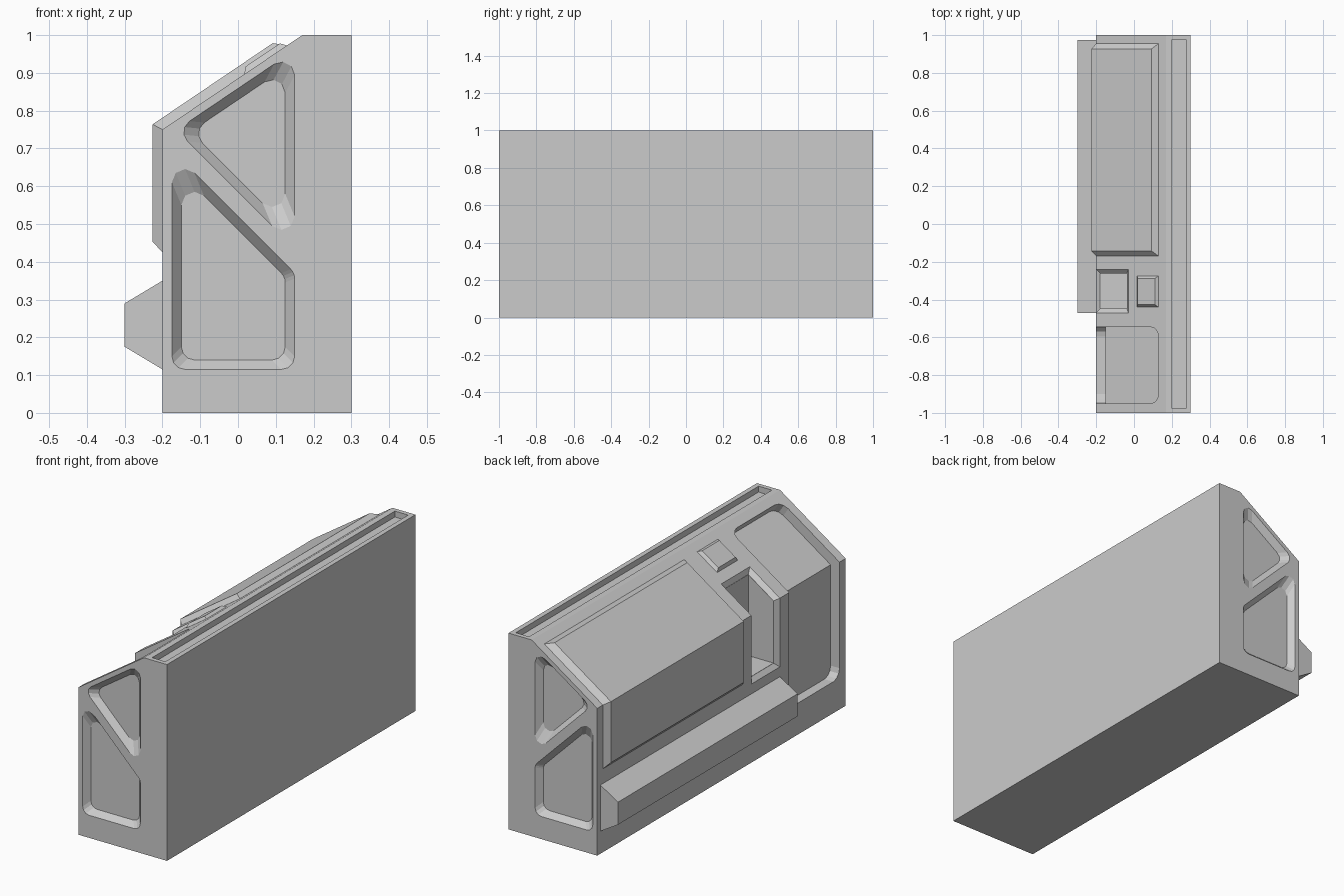
import bpy, bmesh, math
from mathutils import Vector

if "Cube" in bpy.data.objects:
    bpy.data.objects.remove(bpy.data.objects["Cube"])

FOLD = Vector((-0.2, 0.75))                  # where front wall meets slope (x, z)
SLOPE = Vector((0.37, 0.25)).normalized()
NF, NS = Vector((-1, 0)), Vector((-SLOPE.y, SLOPE.x))
MITER = (NF + NS) / (1 + NF.dot(NS))


def wrap(p, h):
    """(y, u) on the folded skin, raised by h; u<0 is the wall, u>0 the slope"""
    y, u = p
    if abs(u) < 1e-6:
        q = FOLD + MITER * h
    elif u < 0:
        q = FOLD + Vector((0, u)) + NF * h
    else:
        q = FOLD + SLOPE * u + NS * h
    return (q.x, y, q.y)


def inset(pts, d):
    """move the sides of a convex counter-clockwise outline inwards"""
    out, n = [], len(pts)
    for i in range(n):
        a, b, c = (Vector(pts[(i + k) % n]) for k in (-1, 0, 1))
        e, f = (b - a).normalized(), (c - b).normalized()
        m, k = Vector((-e.y, e.x)), Vector((-f.y, f.x))
        out.append(b + (m + k) / (1 + m.dot(k)) * d)
    return out


def fillet(pts, r, seg=3):
    if r == 0:
        return [Vector(p) for p in pts]
    out, n = [], len(pts)
    for i in range(n):
        a, b, c = (Vector(pts[(i + k) % n]) for k in (-1, 0, 1))
        e, f = (a - b).normalized(), (c - b).normalized()
        half = e.angle(f) / 2
        centre = b + (e + f).normalized() * (r / math.sin(half))
        s = b + e * (r / math.tan(half)) - centre
        t = b + f * (r / math.tan(half)) - centre
        sweep = math.pi - 2 * half
        for j in range(seg + 1):
            w = j / seg
            out.append(centre + (s * math.sin((1 - w) * sweep) + t * math.sin(w * sweep)) / math.sin(sweep))
    return out


def cross_fold(pts):
    """add points where the outline crosses the fold"""
    out = []
    for a, b in zip(pts, pts[1:] + pts[:1]):
        out.append(a)
        if a.y * b.y < 0:
            out.append(a.lerp(b, a.y / (a.y - b.y)) * Vector((1, 0)).x)
            out[-1].y = 0
    return out


def loft(name, ring0, ring1):
    """closed solid between two matching rings, caps split along the fold"""
    bm = bmesh.new()
    rings = [[bm.verts.new(p) for p in r] for r in (ring0, ring1)]
    n = len(ring0)
    for i in range(n):
        j = (i + 1) % n
        bm.faces.new((rings[0][i], rings[0][j], rings[1][j], rings[1][i]))
    caps = [bm.faces.new(r) for r in rings]
    return bm, rings, caps


def finish(name, bm):
    bmesh.ops.recalc_face_normals(bm, faces=bm.faces[:])
    me = bpy.data.meshes.new(name)
    bm.to_mesh(me)
    bm.free()
    ob = bpy.data.objects.new(name, me)
    bpy.context.collection.objects.link(ob)
    return ob


def plate(name, y0, y1, u0, u1, r, h0, i0, h1, i1):
    """plate following the skin: outline inset i0 at height h0 to i1 at h1"""
    rect = [(y0, u0), (y1, u0), (y1, u1), (y0, u1)]
    o0, o1 = (cross_fold(fillet(inset(rect, i), r)) for i in (i0, i1))
    bm, rings, caps = loft(name, [wrap(p, h0) for p in o0], [wrap(p, h1) for p in o1])
    folds = [i for i, p in enumerate(o0) if p.y == 0]
    if len(folds) == 2:
        for ring, cap in zip(rings, caps):
            bmesh.utils.face_split(cap, ring[folds[0]], ring[folds[1]])
    return finish(name, bm)


def extrude(name, pts, y0, y1):
    return finish(name, loft(name, [(x, y0, z) for x, z in pts], [(x, y1, z) for x, z in pts])[0])


def box(name, x0, x1, y0, y1, z0, z1):
    return extrude(name, [(x0, z0), (x1, z0), (x1, z1), (x0, z1)], y0, y1)


def end_pocket(outline, side):
    o0, o1 = (fillet(inset(outline, i), 0.035) for i in (-0.025, 0.025))
    return finish("pocket_cutter", loft("", [(p.x, side * 1.03, p.y) for p in o0],
                                        [(p.x, side * 0.97, p.y) for p in o1])[0])


# Main body
body = extrude("body", [(-0.2, 0), (0.3, 0), (0.3, 1), (0.17, 1), (-0.2, 0.75)], -1, 1)

# Cutters: top groove, rounded wrap recess, chamfered slot
cutters = [
    box("groove_cutter", 0.2, 0.275, -0.977, 0.977, 0.97, 1.1),
    plate("recess_cutter", -0.95, -0.545, -0.59, 0.398, 0.05, 0.03, 0, -0.05, 0),
    plate("slot_rim_cutter", -0.47, -0.24, -0.35, 0.205, 0, 0.02, -0.022, -0.02, 0.022),
    box("slot_cutter", -0.3, -0.038, -0.447, -0.263, 0.423, 1.1),
]

# Pockets on both ends
lower = [(-0.175, 0.115), (0.15, 0.115), (0.15, 0.37), (-0.175, 0.695)]
upper = [(0.15, 0.435), (0.15, 0.96), (-0.1635, 0.7485)]
cutters += [end_pocket(o, s) for o in (lower, upper) for s in (-1, 1)]

for c in cutters:
    m = body.modifiers.new(c.name, 'BOOLEAN')
    m.operation, m.solver, m.object = 'DIFFERENCE', 'EXACT', c
    bpy.context.view_layer.objects.active = body
    bpy.ops.object.modifier_apply(modifier=m.name)
    bpy.data.objects.remove(c)

# Large folded panel, small button and lower bar
plate("folded_panel", -0.17, 0.955, -0.325, 0.398, 0, 0, 0, 0.026, 0.028)
plate("button", -0.44, -0.275, 0.262, 0.398, 0, 0, 0, 0.015, 0.013)
extrude("lower_bar", [(-0.2, 0.115), (-0.2, 0.35), (-0.3, 0.29), (-0.3, 0.175)], -0.47, 0.975)
